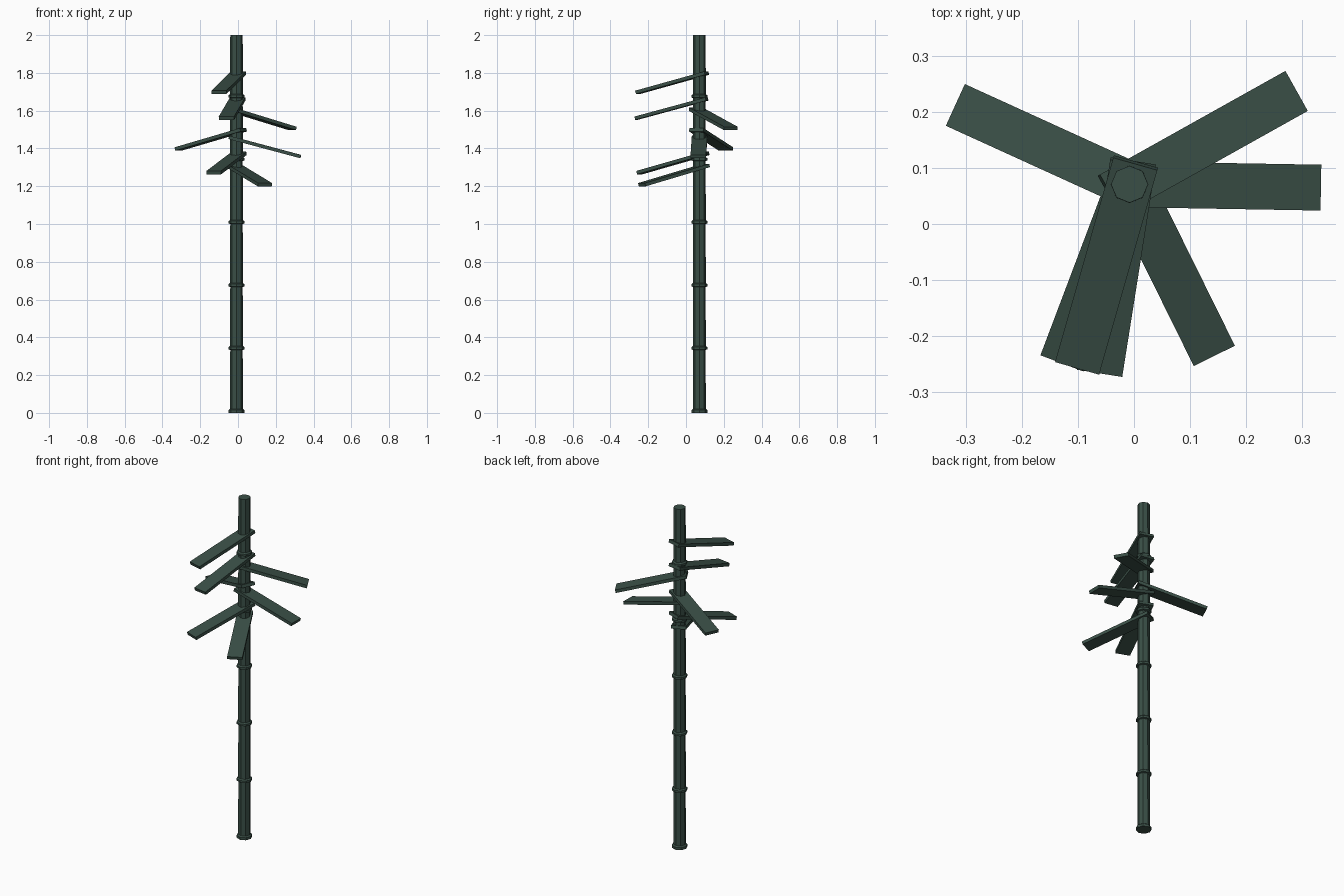
import bpy, bmesh, math
from mathutils import Matrix, Vector

if "Cube" in bpy.data.objects:
    bpy.data.objects.remove(bpy.data.objects["Cube"])

CX, CY = -0.008, 0.071      # trunk axis
SIDES = 8
SEG = 2.0 / 6

green = bpy.data.materials.new("dark_green")
green.diffuse_color = (0.042, 0.078, 0.062, 1)
green.use_nodes = True
green.node_tree.nodes["Principled BSDF"].inputs["Base Color"].default_value = green.diffuse_color


def finish(bm, name):
    bmesh.ops.recalc_face_normals(bm, faces=bm.faces)
    me = bpy.data.meshes.new(name)
    bm.to_mesh(me)
    bm.free()
    me.materials.append(green)
    ob = bpy.data.objects.new(name, me)
    bpy.context.collection.objects.link(ob)
    return ob


def lathe(name, profile):
    """Closed eight-sided turned part from (radius, z) pairs."""
    bm = bmesh.new()
    rings = []
    for r, z in profile:
        rings.append([bm.verts.new((CX + r * math.cos(math.tau * i / SIDES),
                                    CY + r * math.sin(math.tau * i / SIDES), z))
                      for i in range(SIDES)])
    for a, b in zip(rings, rings[1:]):
        for i in range(SIDES):
            j = (i + 1) % SIDES
            bm.faces.new((a[i], a[j], b[j], b[i]))
    bm.faces.new(rings[0])
    bm.faces.new(rings[-1])
    return finish(bm, name)


# Stalk: six jointed segments, each with a raised ring at its foot
profile = []
for k in range(6):
    z = k * SEG
    if k:
        profile.append((0.033, z))
    profile += [(0.042, z + 0.003 * (k > 0)), (0.042, z + 0.015), (0.034, z + 0.021)]
profile.append((0.033, 2.0))
lathe("stalk", profile)


# Leaves: flat planks that pass through the stalk and slope down outward
def leaf(name, angle, tip_z, back=0.04, reach=0.34, width=0.082, thick=0.018, slope=15):
    s = math.radians(slope)
    length = (back + reach) / math.cos(s)
    mid = (reach - back) / 2
    a = math.radians(angle)
    centre = Vector((CX + mid * math.cos(a), CY + mid * math.sin(a),
                     tip_z + length / 2 * math.sin(s)))
    m = (Matrix.Translation(centre) @ Matrix.Rotation(a, 4, 'Z')
         @ Matrix.Rotation(s, 4, 'Y') @ Matrix.Diagonal((length, width, thick, 1)))
    bm = bmesh.new()
    bmesh.ops.create_cube(bm, size=1, matrix=m)
    finish(bm, name)


LEAVES = [(-63.7, 1.208), (249.3, 1.272), (-1, 1.357), (155.5, 1.397),
          (29.2, 1.506), (261, 1.560), (254.1, 1.697)]
for n, (angle, tip_z) in enumerate(LEAVES, 1):
    leaf(f"leaf_{n}", angle, tip_z)
